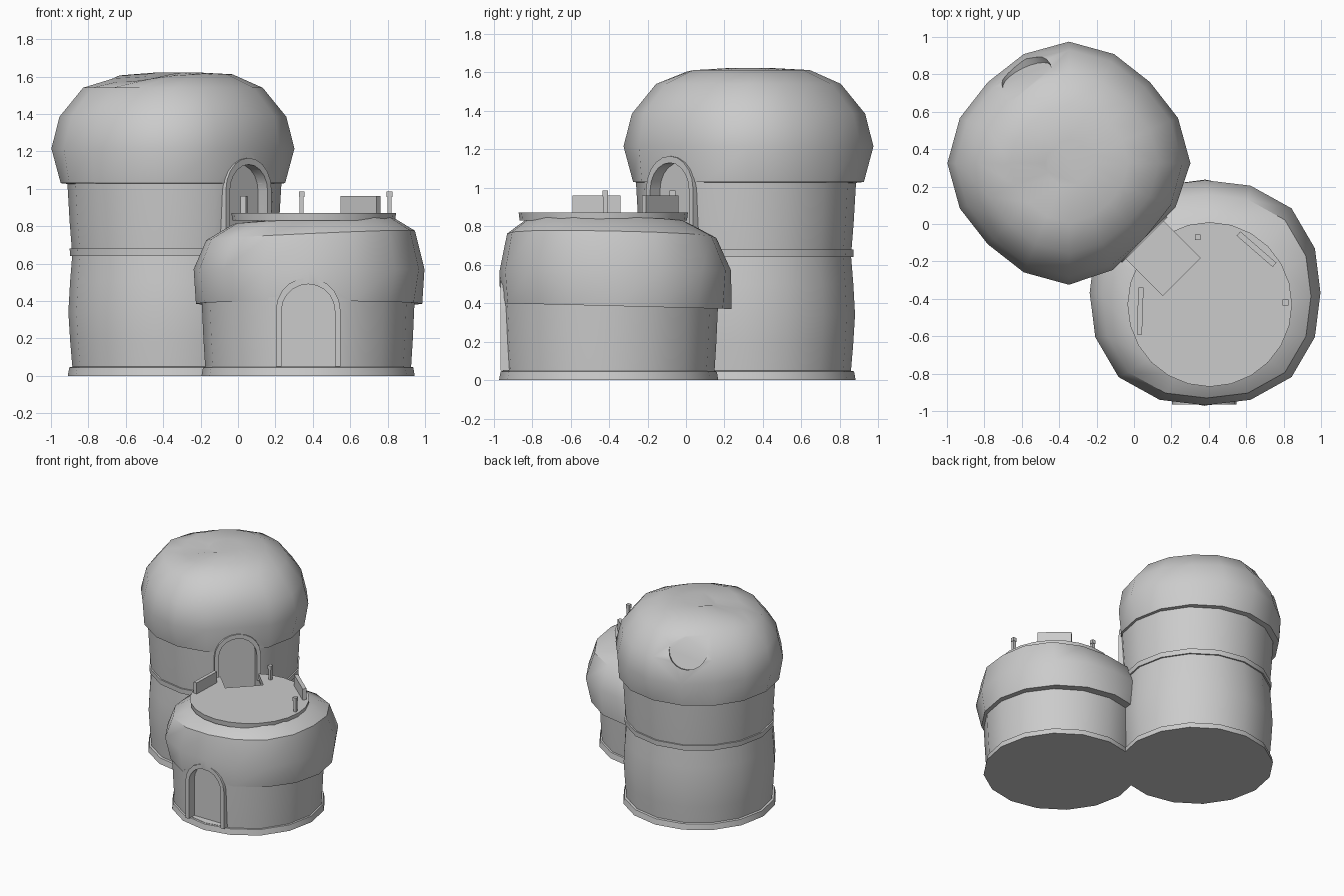
import bpy, bmesh, math
from mathutils import Matrix, Vector

cube = bpy.data.objects.get("Cube")
if cube:
    bpy.data.objects.remove(cube, do_unlink=True)

plaster = bpy.data.materials.new("grey_plaster")
plaster.use_nodes = True
GREY = (0.6, 0.6, 0.6, 1)
plaster.diffuse_color = GREY
plaster.node_tree.nodes["Principled BSDF"].inputs["Base Color"].default_value = GREY

# Wall axes and dome axes differ a little; each door looks along its azimuth
TOWER = Vector((-0.34, 0.312, 0))
HUT = Vector((0.375, -0.402, 0))
TOWER_DOME = Vector((-0.348, 0.325, 0))
HUT_DOME = Vector((0.38, -0.3675, 0))
TOWER_DOOR = -math.pi / 4
HUT_DOOR = -math.pi / 2


def finish(bm, name):
    bmesh.ops.recalc_face_normals(bm, faces=bm.faces)
    mesh = bpy.data.meshes.new(name)
    bm.to_mesh(mesh)
    bm.free()
    mesh.materials.append(plaster)
    ob = bpy.data.objects.new(name, mesh)
    bpy.context.collection.objects.link(ob)
    return ob


def lathe(name, center, profile, sides=16, shape=None):
    """Closed solid turned from (radius, height) pairs."""
    bm = bmesh.new()
    rings = []
    for r, z in profile:
        ring = []
        for i in range(sides):
            a = math.tau * i / sides
            p = Vector((r * math.cos(a), r * math.sin(a), z))
            if shape:
                p = shape(p, a)
            ring.append(bm.verts.new(p + center))
        rings.append(ring)
    for low, high in zip(rings, rings[1:]):
        for i in range(sides):
            j = (i + 1) % sides
            bm.faces.new((low[i], low[j], high[j], high[i]))
    bm.faces.new(rings[0][::-1])
    bm.faces.new(rings[-1])
    return finish(bm, name)


def outward(center, azimuth):
    """Frame whose x axis points out of the wall."""
    return Matrix.Translation(center) @ Matrix.Rotation(azimuth, 4, 'Z')


def arch(name, frame, width, height, z0, d0, d1, steps=10):
    """Round-topped door shape, extruded from distance d0 to d1."""
    w = width / 2
    spring = z0 + height - w
    outline = [(-w, z0), (w, z0)]
    outline += [(w * math.cos(math.pi * i / steps), spring + w * math.sin(math.pi * i / steps))
                for i in range(steps + 1)]
    bm = bmesh.new()
    back, front = [[bm.verts.new(frame @ Vector((d, y, z))) for y, z in outline] for d in (d0, d1)]
    bm.faces.new(back)
    bm.faces.new(front)
    for i in range(len(outline)):
        j = (i + 1) % len(outline)
        bm.faces.new((back[i], back[j], front[j], front[i]))
    return finish(bm, name)


def box(name, center, size, angle=0.0):
    bm = bmesh.new()
    m = Matrix.Translation(center) @ Matrix.Rotation(angle, 4, 'Z') @ Matrix.Diagonal((*size, 1))
    bmesh.ops.create_cube(bm, size=1, matrix=m)
    return finish(bm, name)


def cut(objects, cutter):
    for ob in objects:
        mod = ob.modifiers.new("cut", 'BOOLEAN')
        mod.operation = 'DIFFERENCE'
        mod.solver = 'EXACT'
        mod.object = cutter
        bpy.context.view_layer.objects.active = ob
        bpy.ops.object.modifier_apply(modifier=mod.name)
    bpy.data.objects.remove(cutter, do_unlink=True)


def smooth(objects, degrees=40):
    bpy.ops.object.select_all(action='DESELECT')
    for ob in objects:
        ob.select_set(True)
    bpy.context.view_layer.objects.active = objects[0]
    bpy.ops.object.shade_smooth_by_angle(angle=math.radians(degrees))


# Base plates and walls
PLATE = [(0.57, 0), (0.562, 0.045), (0.54, 0.05)]
tower_base = lathe("tower_base", TOWER, PLATE)
hut_base = lathe("hut_base", HUT, PLATE)
tower_lower_wall = lathe("tower_lower_wall", TOWER,
                         [(0.545, 0.04), (0.557, 0.18), (0.567, 0.34), (0.558, 0.5), (0.545, 0.66)])
tower_band = lathe("tower_band", TOWER, [(0.558, 0.64), (0.56, 0.68)])
tower_upper_wall = lathe("tower_upper_wall", TOWER, [(0.548, 0.67), (0.56, 0.82), (0.574, 1.06)])
hut_wall = lathe("hut_wall", HUT, [(0.55, 0.04), (0.56, 0.2), (0.57, 0.42)])


# Domes, swollen between the door axes and slightly uneven like hand-shaped plaster
def swell(p, angle):
    k = 1 + 0.03 * (1 - math.cos(4 * angle))
    return Vector((p.x * k, p.y * k, p.z))


def tower_shape(p, a):
    if p.z > 1.1:
        p = swell(p, a - TOWER_DOOR)
    if p.z > 1.59:
        p.z -= 0.04 * max(0, math.cos(a - math.radians(215))) ** 3
    door_side = (p.x - p.y) / math.sqrt(2)
    if door_side > 0.57:
        k = 0.57 / door_side
        p.x, p.y = p.x * k, p.y * k
    return p


def hut_shape(p, a):
    if p.z < 0.45:
        p.z -= 0.025 * p.y
        return p
    p = swell(p, a - HUT_DOOR)
    p.y *= 0.975
    if p.z > 0.7:
        k = min(1, (p.z - 0.7) / 0.12)
        p += Vector((0.02 * k, -0.045 * k, 0.045 * p.x - 0.02 * p.y))
    return p


tower_dome = lathe("tower_dome", TOWER_DOME,
                   [(0.555, 1.025), (0.6, 1.03), (0.613, 1.215), (0.572, 1.385), (0.453, 1.54),
                    (0.3, 1.612), (0.12, 1.622)], shape=tower_shape)
hut_dome = lathe("hut_dome", HUT_DOME,
                 [(0.54, 0.39), (0.605, 0.385), (0.617, 0.57), (0.558, 0.75), (0.425, 0.83),
                  (0.2, 0.845)], shape=hut_shape)

# Roof terrace
terrace = lathe("roof_terrace", Vector((0.405, -0.43, 0)), [(0.435, 0.83), (0.44, 0.87)], sides=24)

# Recessed arched doors; the upper one opens through a sunken passage in the hut roof
doors = []
for label, center, azimuth, z0, parts in (
        ("hut", HUT, HUT_DOOR, 0.05, [hut_wall, hut_dome]),
        ("tower", TOWER, TOWER_DOOR, 0.69, [tower_upper_wall, tower_dome, hut_dome, terrace])):
    frame = outward(center, azimuth)
    surround = arch(label + "_door_surround", frame, 0.345, 0.475, z0, 0.45, 0.562)
    cutter = arch(label + "_door_cutter", frame, 0.285, 0.44, z0, 0.49, 0.84)
    cut(parts + [surround], cutter)
    doors.append(surround)

# Round window recess at the back of the tower dome
bm = bmesh.new()
tilt = outward(TOWER_DOME, math.radians(116)) @ Matrix.Translation((0.525, 0, 1.445)) \
    @ Matrix.Rotation(math.radians(90 - 22), 4, 'Y')
bmesh.ops.create_cone(bm, cap_ends=True, segments=20, radius1=0.143, radius2=0.143, depth=0.4,
                      matrix=tilt @ Matrix.Translation((0, 0, 0.185)))
cut([tower_dome], finish(bm, "window_cutter"))

# Terrace parapets and posts
box("back_parapet", (0.655, -0.135, 0.91), (0.255, 0.03, 0.1), math.radians(-41))
box("side_parapet", (0.033, -0.465, 0.91), (0.028, 0.25, 0.1), math.radians(-2))
for n, (x, y) in enumerate([(0.34, -0.07), (0.81, -0.42)], 1):
    box(f"post_{n}", (x, y, 0.91), (0.022, 0.022, 0.1))
    box(f"post_cap_{n}", (x, y, 0.97), (0.03, 0.03, 0.03))

smooth([tower_base, hut_base, tower_lower_wall, tower_band, tower_upper_wall, hut_wall,
        tower_dome, hut_dome, terrace] + doors)
